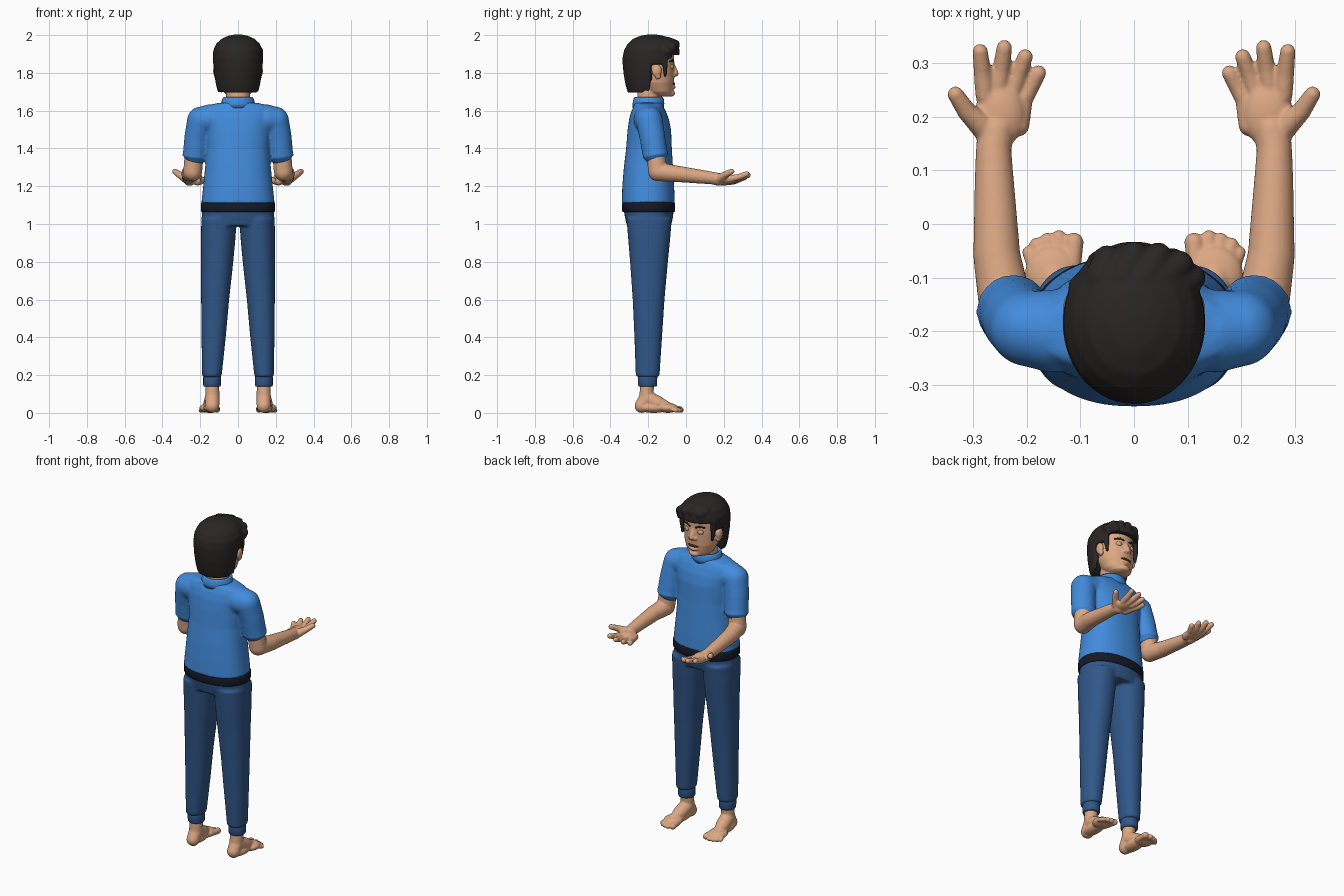
import bpy, bmesh, math
from mathutils import Vector, Matrix


def material(name, rgb):
    m = bpy.data.materials.new(name)
    m.diffuse_color = (*rgb, 1)
    return m


SKIN = material("skin", (0.72, 0.39, 0.23))
SHIRT = material("shirt_blue", (0.055, 0.26, 0.72))
DENIM = material("trouser_blue", (0.03, 0.095, 0.25))
BELT = material("belt_black", (0.008, 0.01, 0.02))
HAIR = material("hair_black", (0.022, 0.019, 0.018))
EYE = material("eye_tan", (0.62, 0.42, 0.22))
MOUTH = material("mouth_dark", (0.08, 0.025, 0.02))


def loft(bm, rings, p=2.0, n=64):
    """Horizontal superellipse rings: (z, x, y, rx, ry), capped at both ends."""
    def pw(v):
        return math.copysign(abs(v) ** (2 / p), v)
    loops = []
    for z, x, y, rx, ry in rings:
        loops.append([bm.verts.new((x + rx * pw(math.cos(a)), y + ry * pw(math.sin(a)), z))
                      for a in (2 * math.pi * i / n for i in range(n))])
    for lo, hi in zip(loops, loops[1:]):
        for i in range(n):
            bm.faces.new((lo[i], lo[(i + 1) % n], hi[(i + 1) % n], hi[i]))
    bm.faces.new(loops[0][::-1])
    bm.faces.new(loops[-1])


def ball(bm, c, r):
    """Ellipsoid; r is a number or three radii."""
    r = (r, r, r) if isinstance(r, (int, float)) else r
    bmesh.ops.create_uvsphere(bm, u_segments=24, v_segments=16, radius=1,
                              matrix=Matrix.Translation(c) @ Matrix.Diagonal((*r, 1)))


def chain(bm, pts, end_ball=True):
    """Tapered limb through (x, y, z, radius) points."""
    for k, q in enumerate(pts):
        if end_ball or k < len(pts) - 1:
            ball(bm, q[:3], q[3])
    for a, b in zip(pts, pts[1:]):
        va, vb = Vector(a[:3]), Vector(b[:3])
        d = vb - va
        m = Matrix.Translation((va + vb) / 2) @ d.to_track_quat('Z', 'Y').to_matrix().to_4x4()
        bmesh.ops.create_cone(bm, cap_ends=True, segments=24, radius1=a[3], radius2=b[3],
                              depth=d.length, matrix=m)


def finish(name, bm, mat, voxel=0, smooth=4, mirror=False):
    bmesh.ops.recalc_face_normals(bm, faces=bm.faces)
    for f in bm.faces:
        f.smooth = True
    me = bpy.data.meshes.new(name)
    bm.to_mesh(me)
    bm.free()
    me.materials.append(mat)
    ob = bpy.data.objects.new(name, me)
    bpy.context.collection.objects.link(ob)
    if voxel:  # fuse overlapping volumes into one soft skin
        r = ob.modifiers.new("fuse", 'REMESH')
        r.mode, r.voxel_size, r.use_smooth_shade = 'VOXEL', voxel, True
        s = ob.modifiers.new("soften", 'SMOOTH')
        s.factor, s.iterations = 0.5, smooth
    if mirror:
        ob.modifiers.new("mirror", 'MIRROR').use_mirror_merge = False
    return ob


# Feet with five toes
bm = bmesh.new()
chain(bm, [(.136, -.205, .16, .036), (.136, -.21, .08, .038), (.136, -.235, .037, .037)])
chain(bm, [(.137, -.2, .075, .04), (.143, -.15, .05, .04), (.15, -.1, .032, .028)])
ball(bm, (.143, -.17, .028), (.04, .09, .028))
ball(bm, (.151, -.095, .026), (.053, .055, .026))
for x0, x, y, r in ((.118, .112, -.034, .018), (.137, .14, -.025, .014), (.153, .162, -.029, .013),
                    (.17, .182, -.038, .013), (.183, .197, -.053, .012)):
    chain(bm, [(x0, -.09, .024, r), (x, y, r + .001, r)])
finish("feet", bm, SKIN, .0045, 3, True)

# Trousers: hips plus two tapering legs
bm = bmesh.new()
loft(bm, [(.99, 0, -.196, .185, .117), (1.03, 0, -.196, .192, .126), (1.085, 0, -.198, .19, .134)], 2.2)
for s in (1, -1):
    loft(bm, [(.19, s * .138, -.203, .048, .058), (.2, s * .138, -.203, .052, .063),
              (.4, s * .129, -.2, .064, .073), (.6, s * .121, -.198, .074, .084),
              (.8, s * .11, -.196, .085, .1), (.92, s * .105, -.195, .091, .111),
              (1.03, s * .1, -.195, .094, .12)], 2.2)
finish("trousers", bm, DENIM, .0075, 5)

# Ankle cuffs
bm = bmesh.new()
loft(bm, [(.14, .137, -.203, .036, .038), (.14, .137, -.203, .044, .047), (.147, .137, -.203, .047, .05),
          (.19, .137, -.203, .047, .051), (.2, .137, -.203, .044, .048)])
finish("trouser_cuffs", bm, DENIM, mirror=True)

# Belt
bm = bmesh.new()
loft(bm, [(1.063, 0, -.198, .18, .125), (1.063, 0, -.198, .193, .136), (1.07, 0, -.198, .197, .14),
          (1.108, 0, -.198, .197, .14), (1.117, 0, -.198, .192, .136)], 2.2)
finish("belt", bm, BELT)

# Shirt: torso fused with short sleeves
bm = bmesh.new()
loft(bm, [(1.11, 0, -.2, .194, .141), (1.2, 0, -.2, .184, .137), (1.3, 0, -.199, .174, .13),
          (1.4, 0, -.196, .167, .121), (1.5, 0, -.194, .174, .115), (1.56, 0, -.196, .187, .104),
          (1.6, 0, -.198, .19, .09), (1.625, 0, -.199, .175, .077), (1.642, 0, -.2, .1, .075)], 2.25)
for s in (1, -1):
    chain(bm, [(s * .15, -.2, 1.555, .078), (s * .198, -.195, 1.55, .071), (s * .216, -.178, 1.46, .068),
               (s * .226, -.162, 1.362, .066)], False)
    chain(bm, [(s * .2245, -.164, 1.378, .066), (s * .2265, -.161, 1.358, .069)], False)
finish("shirt", bm, SHIRT, .007, 5)

# Collar band, hollow at the top
bm = bmesh.new()
loft(bm, [(1.615, 0, -.2, .09, .083), (1.638, 0, -.199, .09, .084), (1.664, 0, -.198, .083, .08),
          (1.672, 0, -.198, .077, .074), (1.668, 0, -.198, .069, .067), (1.645, 0, -.198, .062, .06)])
finish("collar", bm, SHIRT)

# Arms bent forward, palms up, thumbs outward
bm = bmesh.new()
chain(bm, [(.228, -.163, 1.41, .05), (.24, -.15, 1.277, .05), (.256, -.06, 1.267, .044),
           (.261, .09, 1.249, .036), (.262, .14, 1.243, .033), (.257, .175, 1.236, .034)])
ball(bm, (.25, .205, 1.236), (.047, .062, .026))
chain(bm, [(.28, .18, 1.243, .024), (.312, .21, 1.262, .018), (.333, .242, 1.278, .015)])
chain(bm, [(.217, .185, 1.226, .022), (.207, .23, 1.223, .018)])
for a, b in (((.278, .24, 1.24), (.287, .322, 1.265)), ((.253, .25, 1.236), (.242, .329, 1.258)),
             ((.228, .245, 1.23), (.203, .312, 1.248)), ((.209, .228, 1.224), (.178, .282, 1.235))):
    mid = [(p + q) / 2 for p, q in zip(a, b)]
    mid[2] -= .003
    chain(bm, [(*a, .018), (*mid, .0165), (*b, .0145)])
finish("arms", bm, SKIN, .0045, 3, True)

# Head: skull, jaw, neck, nose, lips and ears
bm = bmesh.new()
loft(bm, [(1.674, 0, -.125, .035, .035), (1.682, 0, -.13, .058, .056), (1.7, 0, -.14, .077, .07),
          (1.75, 0, -.157, .099, .094), (1.82, 0, -.17, .108, .108), (1.9, 0, -.18, .109, .116),
          (1.95, 0, -.18, .09, .09)])
chain(bm, [(0, -.2, 1.61, .062), (0, -.19, 1.75, .064)])
chain(bm, [(0, -.075, 1.845, .014), (0, -.056, 1.797, .017)])
ball(bm, (0, -.08, 1.692), (.032, .022, .018))
chain(bm, [(-.022, -.068, 1.727, .008), (0, -.064, 1.724, .01), (.022, -.068, 1.727, .008)])
for s in (1, -1):
    ball(bm, (s * .017, -.064, 1.791), .012)
    ball(bm, (s * .117, -.155, 1.812), (.015, .026, .034))
    ball(bm, (s * .114, -.148, 1.785), (.012, .016, .02))
finish("head", bm, SKIN, .0045, 3)

# Eyes, brows, mouth
bm = bmesh.new()
ball(bm, (.041, -.081, 1.832), (.02, .017, .016))
finish("eyes", bm, EYE, mirror=True)
bm = bmesh.new()
chain(bm, [(.02, -.066, 1.858, .005), (.042, -.072, 1.866, .006), (.066, -.087, 1.86, .004)])
finish("brows", bm, HAIR, mirror=True)
bm = bmesh.new()
ball(bm, (0, -.07, 1.743), (.034, .012, .009))
finish("mouth", bm, MOUTH)


# Hair: full cap lifted to a hairline, with sideburns and swept fringe
def hairline(y):
    if y < -.19:
        return 1.695
    return 1.845 if y < -.115 else 1.895


bm = bmesh.new()
loft(bm, [(1.695, 0, -.204, .106, .104), (1.74, 0, -.2, .117, .121), (1.8, 0, -.191, .127, .14),
          (1.84, 0, -.186, .131, .149), (1.88, 0, -.184, .133, .152), (1.92, 0, -.181, .131, .147),
          (1.955, 0, -.176, .115, .132), (1.98, 0, -.178, .088, .103), (1.997, 0, -.18, .05, .06),
          (2.003, 0, -.18, .02, .025)], n=96)
for v in bm.verts:
    v.co.z = max(v.co.z, hairline(v.co.y))
for s in (1, -1):
    chain(bm, [(s * .105, -.115, 1.9, .018), (s * .104, -.111, 1.84, .014), (s * .1, -.11, 1.785, .008)])
for a, b, c in (((-.06, -.1, 1.95), (-.05, -.065, 1.945), (-.075, -.065, 1.905)),
                ((-.02, -.1, 1.96), (0, -.058, 1.95), (-.02, -.052, 1.912)),
                ((.02, -.1, 1.96), (.045, -.06, 1.945), (.035, -.052, 1.905)),
                ((.04, -.11, 1.955), (.085, -.075, 1.935), (.072, -.055, 1.905)),
                ((.06, -.13, 1.945), (.108, -.1, 1.915), (.105, -.085, 1.885))):
    chain(bm, [(*a, .032), (*b, .026), (*c, .012)])
finish("hair", bm, HAIR, .006, 4)
